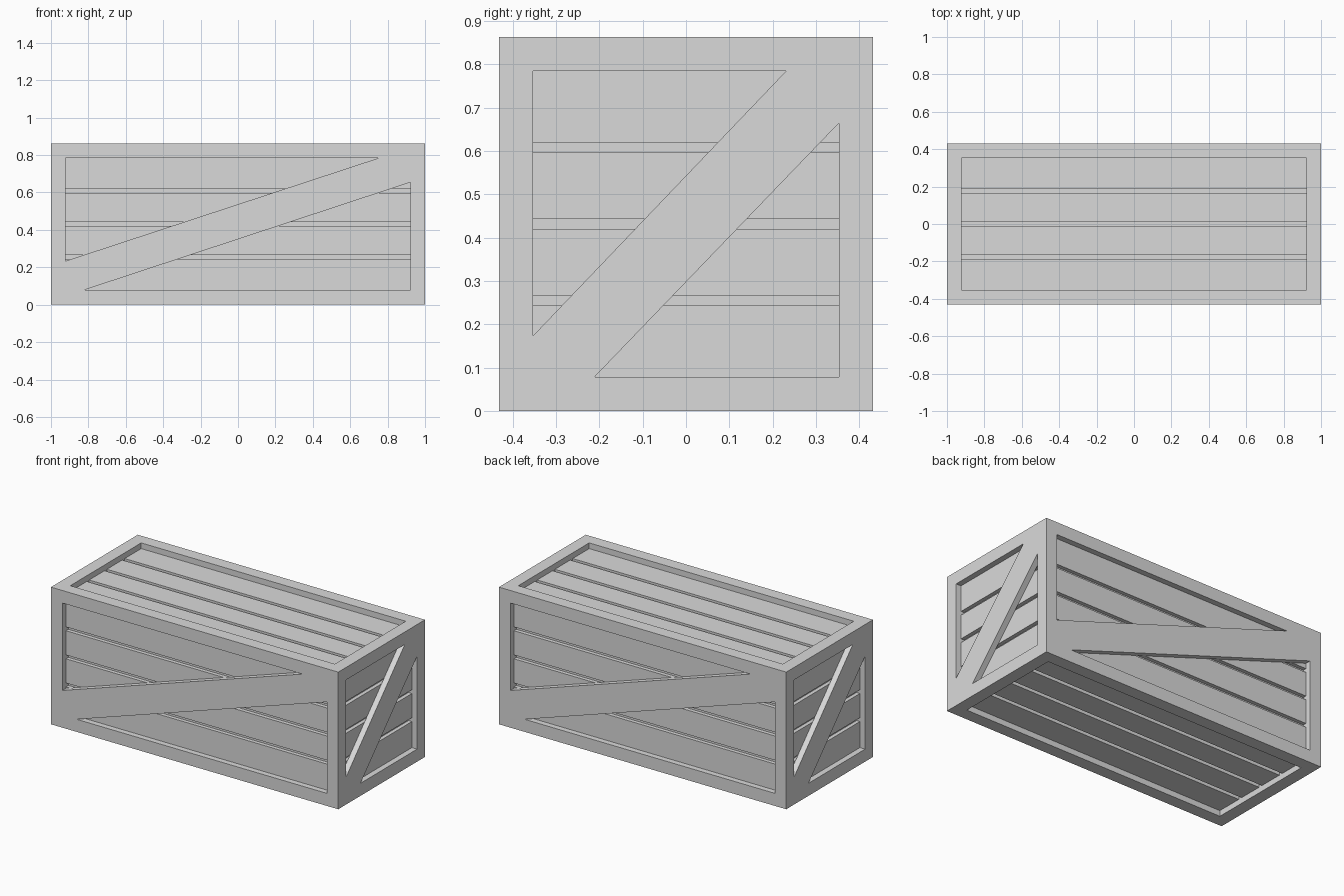
import bpy, bmesh
from mathutils import Vector

if "Cube" in bpy.data.objects:
    bpy.data.objects.remove(bpy.data.objects["Cube"], do_unlink=True)

HALF = Vector((1.0, 0.4315, 0.4315))
CENTRE = Vector((0, 0, HALF.z))
RIM = 0.079          # frame width
RECESS = 0.036       # frame face down to planks
FLOOR = 0.06         # frame face down to groove bottoms
PITCH, GAP = 0.1765, 0.024

wood = bpy.data.materials.new("light grey")
wood.use_nodes = True
GREY = (0.7, 0.7, 0.7, 1)
wood.diffuse_color = GREY
wood.node_tree.nodes["Principled BSDF"].inputs["Base Color"].default_value = GREY


def finish(name, bm):
    bmesh.ops.recalc_face_normals(bm, faces=bm.faces)
    mesh = bpy.data.meshes.new(name)
    bm.to_mesh(mesh)
    bm.free()
    mesh.materials.append(wood)
    obj = bpy.data.objects.new(name, mesh)
    bpy.context.collection.objects.link(obj)


def prism(name, outline, side, top, bottom):
    """Extrude a flat outline on one side of the crate between two depths."""
    u, v, n = side
    reach = abs(n.dot(HALF))
    bm = bmesh.new()
    rings = [[bm.verts.new(CENTRE + u * a + v * b + n * (reach - depth))
              for a, b in outline] for depth in (top, bottom)]
    bm.faces.new(rings[0])
    bm.faces.new(rings[1][::-1])
    for i in range(len(outline)):
        j = (i + 1) % len(outline)
        bm.faces.new((rings[0][i], rings[0][j], rings[1][j], rings[1][i]))
    finish(name, bm)


# Frame: a box with a sunken panel in each side
bm = bmesh.new()
bmesh.ops.create_cube(bm, size=2)
for vert in bm.verts:
    vert.co = CENTRE + vert.co * HALF
sides = list(bm.faces)
bmesh.ops.inset_individual(bm, faces=sides, thickness=RIM, use_even_offset=True)
for face in sides:
    normal = face.normal.copy()
    new = bmesh.ops.extrude_discrete_faces(bm, faces=[face])["faces"]
    bmesh.ops.translate(bm, verts=new[0].verts, vec=-normal * FLOOR)
finish("frame", bm)

# Sides as (along planks, across planks, outward)
X, Y, Z = Vector((1, 0, 0)), Vector((0, 1, 0)), Vector((0, 0, 1))
SIDES = {
    "front": (X, Z, -Y), "back": (-X, Z, Y),
    "right": (Y, Z, X), "left": (-Y, Z, -X),
    "top": (X, Y, Z), "bottom": (X, -Y, -Z),
}

for label, side in SIDES.items():
    w = abs(side[0].dot(HALF)) - RIM
    h = HALF.z - RIM

    # Four planks with grooves between them
    for i in range(4):
        low = -h if i == 0 else (i - 2) * PITCH + GAP / 2
        high = h if i == 3 else (i - 1) * PITCH - GAP / 2
        prism(f"{label}_plank_{i + 1}",
              [(-w, low), (w, low), (w, high), (-w, high)], side, RECESS, FLOOR)

    # Diagonal brace, cut to the frame opening
    if label in ("front", "back"):
        start_up, start_in, end_down, end_in = 0.155, 0.10, 0.13, 0.17
    elif label in ("right", "left"):
        start_up, start_in, end_down, end_in = 0.095, 0.142, 0.12, 0.122
    else:
        continue
    prism(f"{label}_brace",
          [(-w, -h), (start_in - w, -h), (w, h - end_down),
           (w, h), (w - end_in, h), (-w, start_up - h)], side, 0, RECESS)
